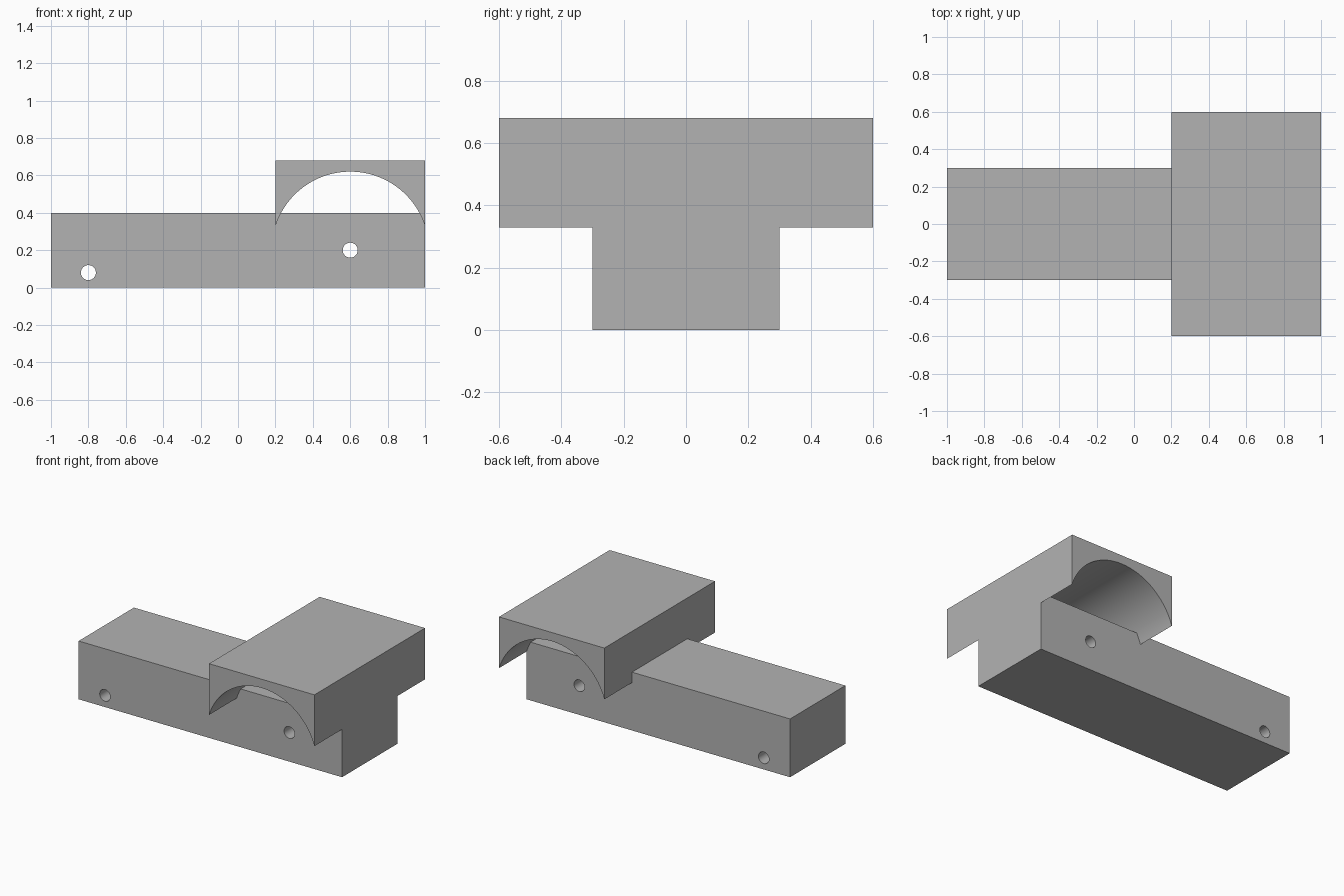
import bpy, bmesh, math

default = bpy.data.objects.get("Cube")
if default:
    bpy.data.objects.remove(default, do_unlink=True)

grey = bpy.data.materials.new("plain_grey")
grey.use_nodes = True
grey.diffuse_color = (0.45, 0.45, 0.45, 1)
grey.node_tree.nodes["Principled BSDF"].inputs["Base Color"].default_value = grey.diffuse_color


def extrude_profile(name, profile, half_width):
    """Solid made from an (x, z) outline swept symmetrically along y."""
    bm = bmesh.new()
    face = bm.faces.new([bm.verts.new((x, -half_width, z)) for x, z in profile])
    swept = bmesh.ops.extrude_face_region(bm, geom=[face])["geom"]
    verts = [v for v in swept if isinstance(v, bmesh.types.BMVert)]
    bmesh.ops.translate(bm, verts=verts, vec=(0, 2 * half_width, 0))
    bmesh.ops.recalc_face_normals(bm, faces=bm.faces[:])
    mesh = bpy.data.meshes.new(name)
    bm.to_mesh(mesh)
    bm.free()
    mesh.materials.append(grey)
    obj = bpy.data.objects.new(name, mesh)
    bpy.context.collection.objects.link(obj)
    return obj


def arc(cx, cz, radius, start, end, steps):
    angles = [start + (end - start) * i / steps for i in range(steps + 1)]
    return [(cx + radius * math.cos(a), cz + radius * math.sin(a)) for a in angles]


def combine(target, other, operation):
    """Apply a boolean and discard the helper solid."""
    mod = target.modifiers.new(operation, "BOOLEAN")
    mod.operation, mod.object, mod.solver = operation, other, "EXACT"
    bpy.context.view_layer.objects.active = target
    bpy.ops.object.modifier_apply(modifier=mod.name)
    bpy.data.objects.remove(other, do_unlink=True)


# Long base block
body = extrude_profile("body", [(-1, 0), (1, 0), (1, 0.4), (-1, 0.4)], 0.3)

# Wide head with an arched underside over each side of the body
axle_x, axle_z, arch_radius = 0.6, 0.2, 0.42
reach = math.acos(0.4 / arch_radius)
arch = arc(axle_x, axle_z, arch_radius, reach, math.pi - reach, 64)
head = extrude_profile("head", arch + [(0.2, 0.68), (1, 0.68)], 0.6)
combine(body, head, "UNION")

# Axle holes through the body
for x, z in [(-0.8, 0.08), (axle_x, axle_z)]:
    circle = arc(x, z, 0.04, 0, math.tau, 48)[:-1]
    drill = extrude_profile("axle_drill", circle, 0.4)
    drill.hide_render = True
    combine(body, drill, "DIFFERENCE")

# Smooth the arches and holes, keep the block edges crisp
bpy.ops.object.select_all(action="DESELECT")
body.select_set(True)
bpy.context.view_layer.objects.active = body
bpy.ops.object.shade_smooth_by_angle(angle=math.radians(30))
